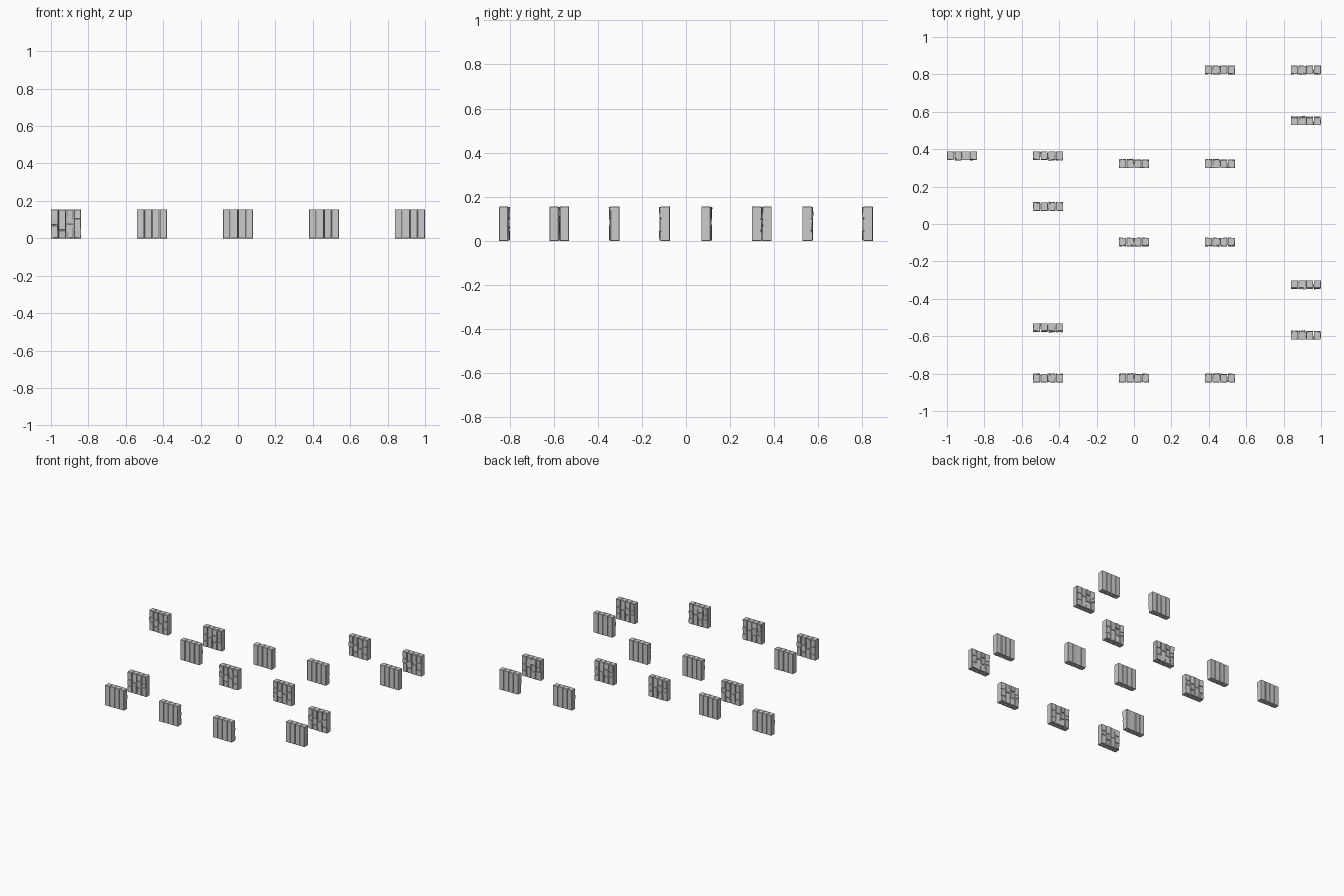
import bpy, bmesh, math, random
from mathutils import Matrix, Vector

if "Cube" in bpy.data.objects:
    bpy.data.objects.remove(bpy.data.objects["Cube"])

random.seed(4)
H = 0.155          # wall height
PITCH = 0.0407     # pillar spacing
W = 0.038          # pillar width


def block(bm, size, loc, rot=(0, 0, 0), bevel=0.0):
    """Add a box, optionally tilted and chamfered."""
    r = (Matrix.Rotation(rot[0], 4, 'X') @ Matrix.Rotation(rot[1], 4, 'Y')
         @ Matrix.Rotation(rot[2], 4, 'Z'))
    m = Matrix.Translation(Vector(loc)) @ r @ Matrix.Diagonal((*size, 1))
    vs = bmesh.ops.create_cube(bm, size=1, matrix=m)['verts']
    if bevel:
        edges = list({e for v in vs for e in v.link_edges})
        bmesh.ops.bevel(bm, geom=edges, offset=bevel, segments=1, affect='EDGES')


def wall_mesh(name, rows):
    """Four upright slabs with a plain back and rough stone faces on -y."""
    bm = bmesh.new()
    for i, splits in enumerate(rows):
        x = (i - 1.5) * PITCH
        # upright slab
        block(bm, (W, 0.040, H), (x, -0.0215, H / 2),
              (0, 0, random.uniform(-.05, .05)), 0.001)
        # stacked, tilted face stones
        for lo, hi in zip(splits[:-1], splits[1:]):
            h = (hi - lo) * H - 0.004
            block(bm, (W - 0.002, 0.008, h),
                  (x, -0.041 - random.uniform(0, .003), (lo + hi) / 2 * H),
                  (random.uniform(-.06, .06), random.uniform(-.02, .02),
                   random.uniform(-.14, .14)), 0.001)
    me = bpy.data.meshes.new(name)
    bm.to_mesh(me)
    bm.free()
    return me


variants = [
    wall_mesh("wall_a", [(0, .45, .68, 1), (0, .28, .6, 1), (0, .5, 1), (0, .3, .66, 1)]),
    wall_mesh("wall_b", [(0, .3, .64, 1), (0, .55, 1), (0, .36, .7, 1), (0, .44, .62, 1)]),
]

# column x index, flat back y, facing (-1 front, +1 back)
C = 0.4595
layout = [
    (-2, .389, -1), (-1, .389, -1), (-1, .069, 1), (-1, -.530, -1), (-1, -.848, 1),
    (0, .298, 1), (0, -.072, -1), (0, -.848, 1),
    (1, .848, -1), (1, .298, 1), (1, -.072, -1), (1, -.848, 1),
    (2, .848, -1), (2, .527, 1), (2, -.300, -1), (2, -.619, 1),
]
for n, (col, y, facing) in enumerate(layout):
    ob = bpy.data.objects.new(f"wall_panel_{n + 1:02d}", variants[n % 2])
    ob.location = (col * C, y, 0)
    ob.rotation_euler.z = math.pi if facing > 0 else 0
    bpy.context.scene.collection.objects.link(ob)
